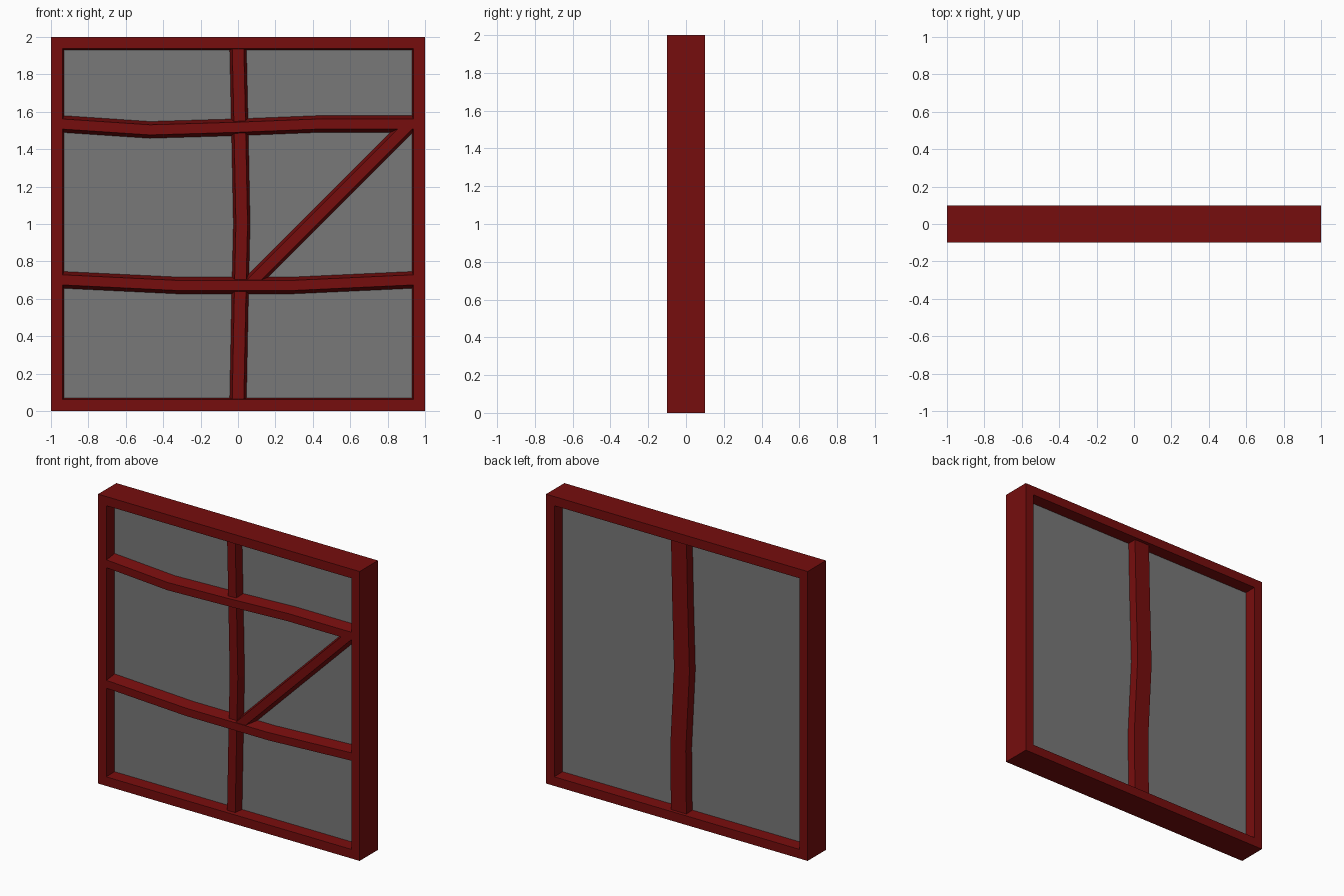
import bpy
import bmesh
from mathutils import Vector

if "Cube" in bpy.data.objects:
    bpy.data.objects.remove(bpy.data.objects["Cube"], do_unlink=True)


def material(name, rgb):
    m = bpy.data.materials.new(name)
    m.use_nodes = True
    m.diffuse_color = (*rgb, 1)
    m.node_tree.nodes["Principled BSDF"].inputs["Base Color"].default_value = (*rgb, 1)
    return m


RED = material("dark red paint", (0.18, 0.004, 0.004))
GREY = material("grey glass", (0.19, 0.19, 0.19))


def finish(name, bm, mat):
    bmesh.ops.recalc_face_normals(bm, faces=bm.faces)
    mesh = bpy.data.meshes.new(name)
    bm.to_mesh(mesh)
    bm.free()
    mesh.materials.append(mat)
    obj = bpy.data.objects.new(name, mesh)
    bpy.context.collection.objects.link(obj)
    return obj


def skin(bm, rings, closed):
    """Join neighbouring rings of vertices with quads."""
    pairs = list(zip(rings, rings[1:]))
    if closed:
        pairs.append((rings[-1], rings[0]))
    for a, b in pairs:
        n = len(a)
        for i in range(n):
            j = (i + 1) % n
            bm.faces.new((a[i], a[j], b[j], b[i]))


def bar(name, path, y_base, y_face, w_base, w_face):
    """Crooked bar with a tapered section, following (x, z) points."""
    bm = bmesh.new()
    pts = [Vector(p) for p in path]
    rings = []
    for i, p in enumerate(pts):
        t = (pts[min(i + 1, len(pts) - 1)] - pts[max(i - 1, 0)]).normalized()
        side = Vector((-t.y, t.x))
        ring = []
        for w, y in ((w_base, y_base), (w_face, y_face), (-w_face, y_face), (-w_base, y_base)):
            q = p + side * w / 2
            ring.append(bm.verts.new((q.x, y, q.y)))
        rings.append(ring)
    skin(bm, rings, False)
    bm.faces.new(rings[0])
    bm.faces.new(rings[-1])
    return finish(name, bm, RED)


# Outer frame: rectangular loops, inner reveal narrowing slightly to the glass
bm = bmesh.new()
loops = []
for inset, y in ((0, -0.1), (0.063, -0.1), (0.07, -0.02), (0.07, 0.02), (0.063, 0.1), (0, 0.1)):
    h = 1 - inset
    loops.append([bm.verts.new((sx * h, y, 1 + sz * h))
                  for sx, sz in ((-1, -1), (1, -1), (1, 1), (-1, 1))])
skin(bm, loops, True)
finish("frame", bm, RED)

# Glass pane
bm = bmesh.new()
bmesh.ops.create_cube(bm, size=1)
for v in bm.verts:
    v.co = Vector((v.co.x * 1.9, v.co.y * 0.04, 1 + v.co.z * 1.9))
finish("glass_pane", bm, GREY)

# Front bars
bar("upper_crossbar", [(-0.95, 1.535), (-0.47, 1.503), (0, 1.517), (0.45, 1.535), (0.95, 1.535)],
    -0.015, -0.097, 0.092, 0.054)
bar("lower_crossbar", [(-0.95, 0.702), (-0.33, 0.672), (0.3, 0.672), (0.95, 0.702)],
    -0.015, -0.097, 0.092, 0.054)
bar("diagonal_brace", [(0.07, 0.685), (0.91, 1.525)], -0.015, -0.094, 0.088, 0.054)
bar("front_upright", [(0, 0.05), (0.012, 0.66), (0.02, 1), (0.01, 1.5), (0, 1.95)],
    -0.015, -0.075, 0.092, 0.062)

# Wider upright on the back
bar("back_upright", [(0, 0.05), (0.005, 0.5), (-0.023, 1.05), (-0.01, 1.5), (0, 1.95)],
    0.015, 0.08, 0.126, 0.118)
